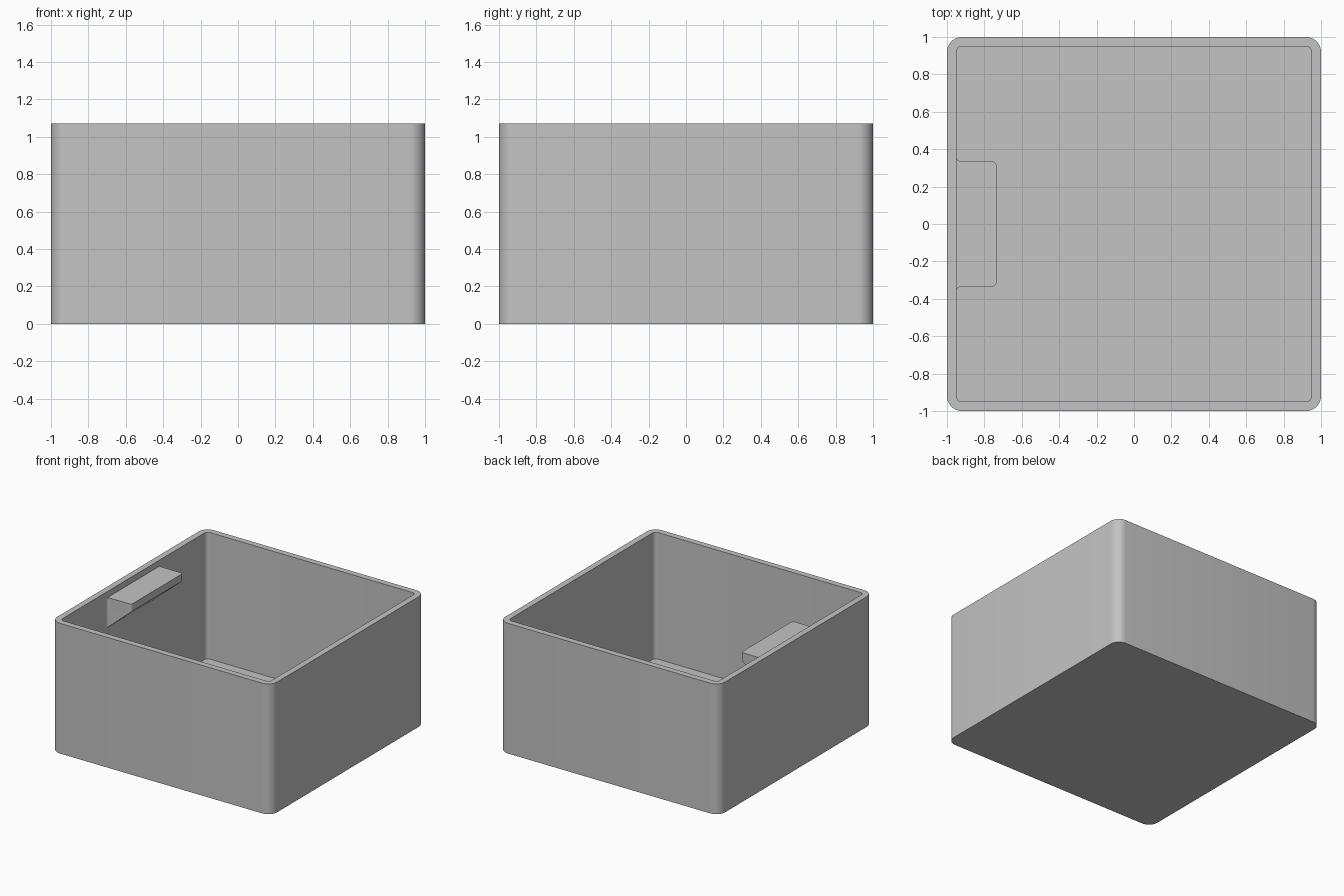
import bpy, bmesh, math

HEIGHT, FLOOR = 1.07, 0.03
OUTER, INNER = 1.0, 0.95
SHELF_TOP, SHELF_EDGE, SHELF_ROOT = 1.02, 0.96, 0.775
SHELF_FRONT, SHELF_HALF = -0.735, 0.335

cube = bpy.data.objects.get("Cube")
if cube:
    bpy.data.objects.remove(cube, do_unlink=True)

grey = bpy.data.materials.new("plain_grey")
grey.use_nodes = True
colour = (0.55, 0.55, 0.55, 1)
grey.diffuse_color = colour
grey.node_tree.nodes["Principled BSDF"].inputs["Base Color"].default_value = colour


def arc(cx, cy, r, start, end, steps=8):
    """Points on an arc, angles in degrees."""
    angles = [math.radians(start + (end - start) * i / steps) for i in range(steps + 1)]
    return [(cx + r * math.cos(a), cy + r * math.sin(a)) for a in angles]


def rounded_square(half, r):
    c = half - r
    corners = [(c, c), (-c, c), (-c, -c), (c, -c)]
    return [p for i, (x, y) in enumerate(corners)
            for p in arc(x, y, r, 90 * i, 90 * i + 90)]


def loft(name, rings):
    """Join rings of equal length with quads and cap both ends."""
    bm = bmesh.new()
    loops = [[bm.verts.new(p) for p in ring] for ring in rings]
    for low, high in zip(loops, loops[1:]):
        for i in range(len(low)):
            j = (i + 1) % len(low)
            bm.faces.new((low[i], low[j], high[j], high[i]))
    bm.faces.new(loops[0][::-1])
    bm.faces.new(loops[-1])
    bmesh.ops.recalc_face_normals(bm, faces=bm.faces)
    mesh = bpy.data.meshes.new(name)
    bm.to_mesh(mesh)
    bm.free()
    mesh.materials.append(grey)
    obj = bpy.data.objects.new(name, mesh)
    bpy.context.collection.objects.link(obj)
    bpy.ops.object.select_all(action="DESELECT")
    obj.select_set(True)
    bpy.context.view_layer.objects.active = obj
    bpy.ops.object.shade_smooth_by_angle(angle=math.radians(30))
    return obj


# Open box: outside wall, rim, inside wall and floor in one loft
outside = rounded_square(OUTER, 0.08)
inside = rounded_square(INNER, 0.03)
levels = [(outside, 0), (outside, HEIGHT), (inside, HEIGHT), (inside, FLOOR)]
loft("open_box", [[(x, y, z) for x, y in ring] for ring, z in levels])

# Shelf outline: flared where it meets the wall, rounded at its free corners
R = 0.025
half_outline = (arc(SHELF_FRONT - R, SHELF_HALF - R, R, 0, 90)
                + arc(-INNER + R, SHELF_HALF + R, R, 270, 180)
                + [(-INNER - 0.01, SHELF_HALF + R)])
outline = half_outline + [(x, -y) for x, y in reversed(half_outline)]


def underside(x):
    slope = (SHELF_EDGE - SHELF_ROOT) / (SHELF_FRONT + INNER)
    return SHELF_ROOT + slope * (x + INNER)


# Shelf with a sloping underside on the right inner wall
loft("inner_shelf", [[(x, y, underside(x)) for x, y in outline],
                     [(x, y, SHELF_TOP) for x, y in outline]])
